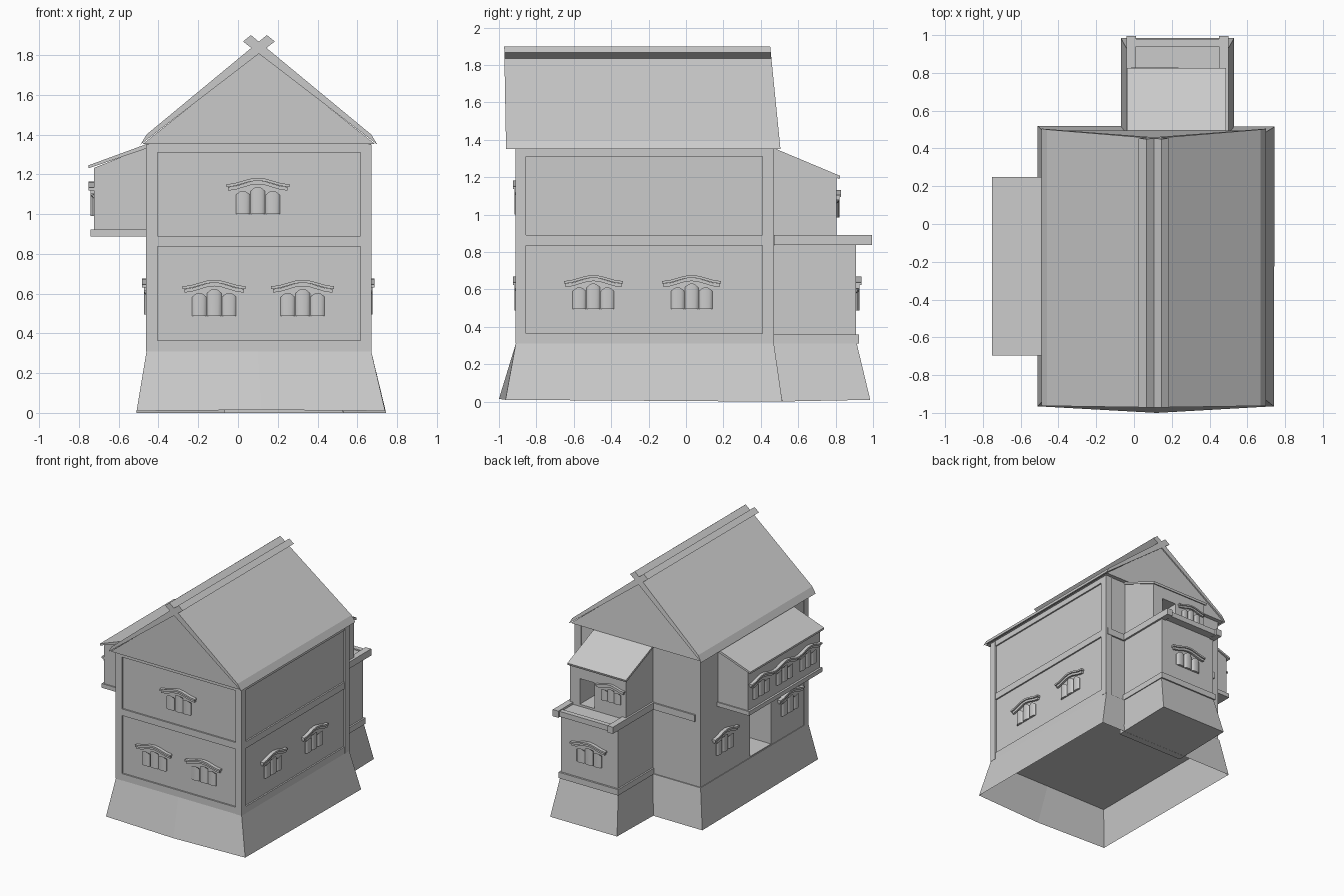
import bpy, bmesh
from math import sin, cos, pi, sqrt
from mathutils import Matrix, Vector

if "Cube" in bpy.data.objects:
    bpy.data.objects.remove(bpy.data.objects["Cube"])


def finish(name, bm, mat=None):
    if mat:
        bm.transform(mat)
    bmesh.ops.recalc_face_normals(bm, faces=bm.faces[:])
    me = bpy.data.meshes.new(name)
    bm.to_mesh(me)
    bm.free()
    ob = bpy.data.objects.new(name, me)
    bpy.context.collection.objects.link(ob)
    return ob


def loft(bm, a, b, caps=(True, True)):
    va, vb = [bm.verts.new(p) for p in a], [bm.verts.new(p) for p in b]
    n = len(a)
    for i in range(n):
        j = (i + 1) % n
        bm.faces.new((va[i], va[j], vb[j], vb[i]))
    if caps[0]:
        bm.faces.new(va)
    if caps[1]:
        bm.faces.new(vb)


def solid(name, a, b, caps=(True, True)):
    bm = bmesh.new()
    loft(bm, a, b, caps)
    return finish(name, bm)


def box(name, x0, x1, y0, y1, z0, z1):
    r = [(x0, y0), (x1, y0), (x1, y1), (x0, y1)]
    return solid(name, [(x, y, z0) for x, y in r], [(x, y, z1) for x, y in r])


def along_y(name, pts, front, back):
    # xz outline extruded in y; front/back give y as a function of z
    return solid(name, [(x, front(z), z) for x, z in pts], [(x, back(z), z) for x, z in pts])


def along_x(name, pts, x0, x1):
    return solid(name, [(x0, y, z) for y, z in pts], [(x1, y, z) for y, z in pts])


def cut(ob, *dims):
    c = box("door_cutter", *dims)
    c.hide_render = True
    m = ob.modifiers.new("door", 'BOOLEAN')
    m.object, m.operation, m.solver = c, 'DIFFERENCE', 'EXACT'
    bpy.context.view_layer.objects.active = ob
    bpy.ops.object.modifier_apply(modifier="door")
    bpy.data.objects.remove(c)


def window(name, x, y, z, turn, s=1.0):
    mat = Matrix.Translation((x, y, z)) @ Matrix.Rotation(turn, 4, 'Z') @ Matrix.Scale(s, 4)
    # three bulging arched panes
    bm = bmesh.new()
    for c, h in ((-.075, .095), (0, .115), (.075, .095)):
        n = 8
        us = [-1 + 2 * i / n for i in range(n + 1)]
        d = [-.004 - .014 * sqrt(max(0, 1 - u * u)) for u in us]
        lo = [bm.verts.new((c + .036 * u, e, 0)) for u, e in zip(us, d)]
        hi = [bm.verts.new((c + .036 * u, e, h + .022 * (1 - u * u))) for u, e in zip(us, d)]
        for i in range(n):
            bm.faces.new((lo[i], lo[i + 1], hi[i + 1], hi[i])).smooth = True
        wall_lo = [bm.verts.new((v.co.x, .003, v.co.z)) for v in (lo[0], lo[-1])]
        wall_hi = [bm.verts.new((v.co.x, .003, v.co.z)) for v in (hi[0], hi[-1])]
        bm.faces.new(lo + wall_lo[::-1])
        bm.faces.new(hi + wall_hi[::-1])
        bm.faces.new((lo[0], hi[0], wall_hi[0], wall_lo[0]))
        bm.faces.new((lo[-1], hi[-1], wall_hi[1], wall_lo[1]))
    finish(name + "_panes", bm, mat)
    # two-tier arched hood
    bm = bmesh.new()
    for z0, z1, depth, w in ((.118, .136, .018, .15), (.136, .15, .028, .158)):
        us = [-w + 2 * w * i / 8 for i in range(9)]
        arc = [.032 * cos(pi * u / (2 * w)) ** 2 for u in us]
        pts = [(u, z0 + a) for u, a in zip(us, arc)] + [(u, z1 + a) for u, a in zip(us, arc)][::-1]
        loft(bm, [(u, -depth, v) for u, v in pts], [(u, .003, v) for u, v in pts])
    finish(name + "_hood", bm, mat)


# Flared stone base, open underneath
solid("flared_base",
      [(-.51, -.965, .01), (.12, -1, .015), (.74, -.965, .01), (.745, .515, 0), (-.51, .52, 0)],
      [(-.46, -.91, .31), (.1, -.91, .31), (.67, -.91, .31), (.67, .47, .31), (-.46, .47, .31)],
      (False, False))

# Main body with side doorway
box("base_top", -.46, .67, -.91, .47, .305, .312)
body = box("house_body", -.455, .658, -.898, .462, .31, 1.36)
cut(body, -.6, -.2, -.44, -.17, .32, .78)

# Timber frame
for n, x0, x1, y0, y1 in (("front_left", -.462, -.405, -.912, -.855),
                          ("front_right", .615, .672, -.912, -.855),
                          ("back_right", .615, .672, .41, .47)):
    box(n + "_post", x0, x1, y0, y1, .31, 1.35)
for n, z0, z1 in (("sill", .31, .365), ("middle", .836, .89), ("top", 1.31, 1.355)):
    box(n + "_beam_front", -.45, .66, -.91, -.88, z0, z1)
    box(n + "_beam_right", .64, .67, -.9, .46, z0, z1)
box("middle_beam_back", -.41, .66, .45, .474, .836, .89)

# Crossed roof slabs
front = lambda z: -.962 - .01 * (z - 1.35) / .55
back = lambda z: .505 - .055 * (z - 1.35) / .55
slab = [(-.49, 1.35), (-.46, 1.40), (.145, 1.90), (.185, 1.868)]
along_y("roof_left", slab, front, back)
along_y("roof_right", [(.21 - x, z) for x, z in slab], front, back)
along_y("gable_block", [(-.478, 1.353), (.688, 1.353), (.105, 1.815)],
        lambda z: front(z) + .01, lambda z: back(z) - .01)

# Side wing hung on the left wall
k = lambda v: (lambda z: v)
along_y("wing_walls", [(-.725, .9), (-.45, .9), (-.45, 1.34), (-.725, 1.232)], k(-.68), k(.24))
box("wing_floor", -.742, -.45, -.69, .25, .888, .922)
along_y("wing_roof", [(-.752, 1.23), (-.752, 1.245), (-.46, 1.352), (-.46, 1.33)], k(-.697), k(.25))

# Back annex: flared base, ground floor, balcony and upper room
solid("annex_base",
      [(-.07, .46, 0), (.53, .46, 0), (.53, .985, .01), (-.07, .985, .01)],
      [(-.03, .46, .315), (.49, .46, .315), (.49, .912, .315), (-.03, .912, .315)])
box("annex_ground_floor", -.025, .485, .45, .91, .31, .85)
box("annex_sill", -.038, .498, .46, .925, .31, .358)
box("balcony_floor", -.025, .485, .46, .975, .845, .875)
box("balcony_front_beam", -.03, .49, .94, .98, .842, .885)
for n, x in (("left", -.04), ("right", .45)):
    box("balcony_" + n + "_beam", x, x + .05, .46, .995, .838, .892)
upper = along_x("annex_upper_room", [(.45, .87), (.805, .87), (.805, 1.205), (.45, 1.352)], -.025, .48)
cut(upper, .26, .39, .55, .95, .892, 1.1)
along_x("annex_roof", [(.455, 1.345), (.455, 1.362), (.825, 1.207), (.82, 1.19)], -.038, .488)

# Windows: position on wall, base height, facing
window("front_upper_window", .1, -.898, 1.0, 0)
for i, x in enumerate((-.12, .325)):
    window(f"front_window_{i}", x, -.898, .487, 0)
for i, y in enumerate((-.495, .03)):
    window(f"right_window_{i}", .658, y, .495, pi / 2)
for i, y in enumerate((.156, -.68)):
    window(f"left_window_{i}", -.455, y, .495, -pi / 2)
for i, y in enumerate((.075, -.225, -.525)):
    window(f"wing_window_{i}", -.725, y, .99, -pi / 2, .95)
window("annex_window", .23, .91, .487, pi)
window("annex_upper_window", .11, .805, .985, pi, .8)
